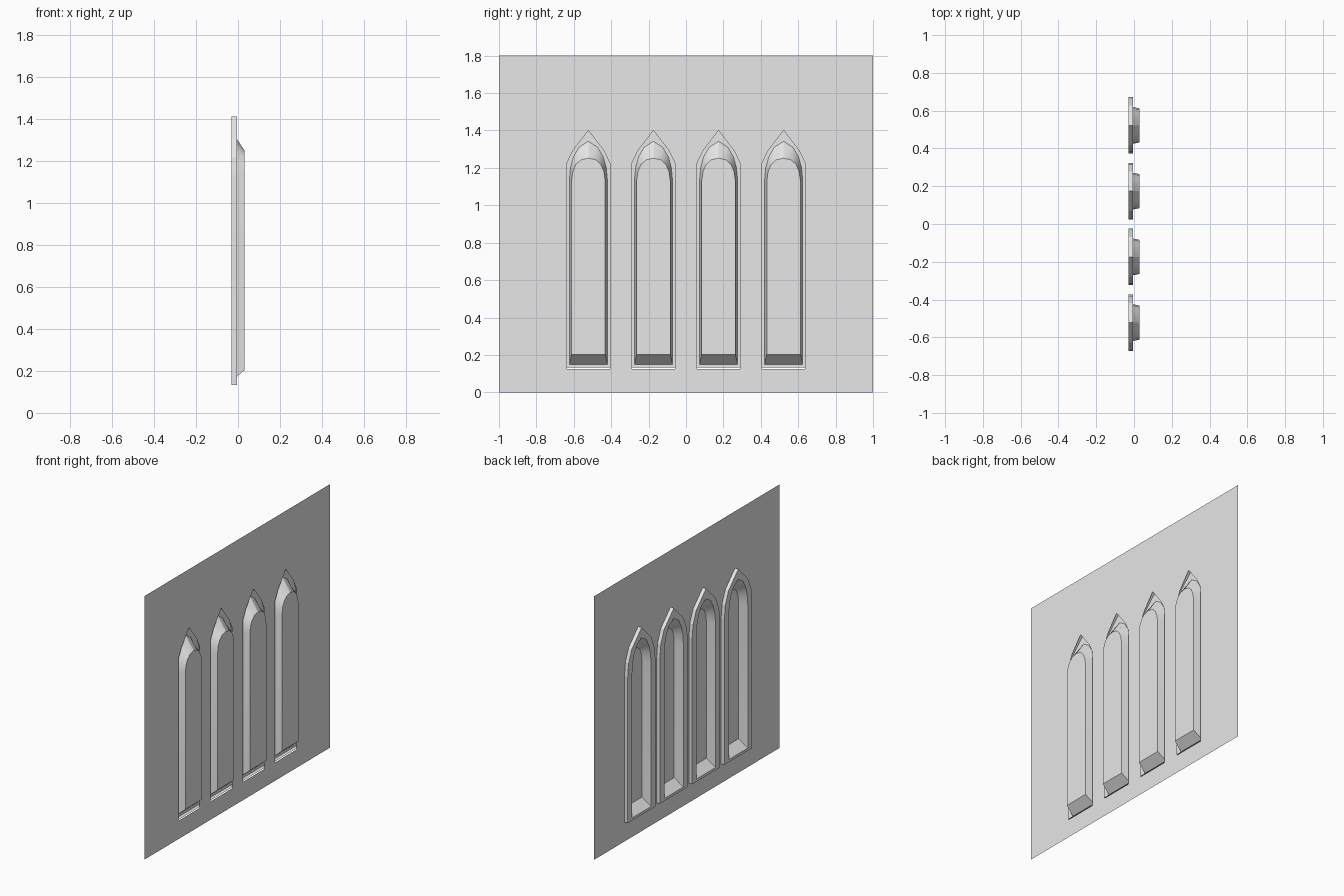
import bpy, bmesh
from mathutils import Vector

cube = bpy.data.objects.get("Cube")
if cube:
    bpy.data.objects.remove(cube, do_unlink=True)

stone = bpy.data.materials.new("plain grey")
stone.use_nodes = True
GREY = (0.8, 0.8, 0.8, 1)
stone.diffuse_color = GREY
stone.node_tree.nodes["Principled BSDF"].inputs["Base Color"].default_value = GREY

BACK, SHEET, FRONT = -0.03, -0.005, 0.03
CENTRES = [-0.522 + 0.348 * i for i in range(4)]

# Half arches, from the foot up to the crown: (half width, height)
RIM = [(0.15, 0.132), (0.15, 1.13), (0.14, 1.22), (0.105, 1.305), (0, 1.412)]
OPENING = [(0.115, 0.125), (0.115, 1.14), (0.115, 1.225), (0.083, 1.292), (0, 1.4)]
PANE_BASE = [(0.102, 0.15), (0.102, 1.13), (0.096, 1.2), (0.08, 1.258), (0.05, 1.31), (0, 1.342)]
PANE_TOP = [(0.09, 0.203), (0.09, 1.13), (0.083, 1.18), (0.067, 1.218), (0.04, 1.243), (0, 1.252)]


def loop(bm, half, x, cy):
    """Vertices of a mirrored arch outline in a plane of constant x."""
    pts = half + [(-w, z) for w, z in reversed(half[:-1])]
    return [bm.verts.new((x, cy + w, z)) for w, z in pts]


def ring_edges(bm, verts):
    return [bm.edges.new((a, b)) for a, b in zip(verts, verts[1:] + verts[:1])]


def bridge(bm, a, b):
    n = len(a)
    for i in range(n):
        j = (i + 1) % n
        bm.faces.new((a[i], a[j], b[j], b[i]))


def fill(bm, edges):
    bmesh.ops.triangle_fill(bm, edges=edges, use_beauty=True, normal=Vector((1, 0, 0)))


def finish(bm, name):
    mesh = bpy.data.meshes.new(name)
    bm.to_mesh(mesh)
    bm.free()
    mesh.materials.append(stone)
    obj = bpy.data.objects.new(name, mesh)
    bpy.context.collection.objects.link(obj)
    return obj


# Wall sheet with four arched openings
bm = bmesh.new()
corners = [bm.verts.new((SHEET, y, z)) for y, z in ((-1, 0), (1, 0), (1, 1.8), (-1, 1.8))]
edges = ring_edges(bm, corners)
for cy in CENTRES:
    edges += ring_edges(bm, loop(bm, OPENING, SHEET, cy))
fill(bm, edges)
finish(bm, "wall_sheet")

for i, cy in enumerate(CENTRES, 1):
    # Rim: shallow tray behind the wall, open where the pane starts
    bm = bmesh.new()
    outer_front = loop(bm, RIM, SHEET, cy)
    outer_back = loop(bm, RIM, BACK, cy)
    bridge(bm, outer_front, outer_back)
    inner = loop(bm, PANE_BASE, BACK, cy)
    fill(bm, [bm.edges.get((a, b)) for a, b in zip(outer_back, outer_back[1:] + outer_back[:1])]
         + ring_edges(bm, inner))
    finish(bm, f"window_rim_{i}")

    # Pane: hollow tapered arch pushed through the wall
    bm = bmesh.new()
    base = loop(bm, PANE_BASE, BACK, cy)
    top = loop(bm, PANE_TOP, FRONT, cy)
    bridge(bm, base, top)
    bm.faces.new(top)
    pane = finish(bm, f"window_pane_{i}")
    bpy.ops.object.select_all(action="DESELECT")
    pane.select_set(True)
    bpy.context.view_layer.objects.active = pane
    bpy.ops.object.shade_smooth_by_angle(angle=0.5)
